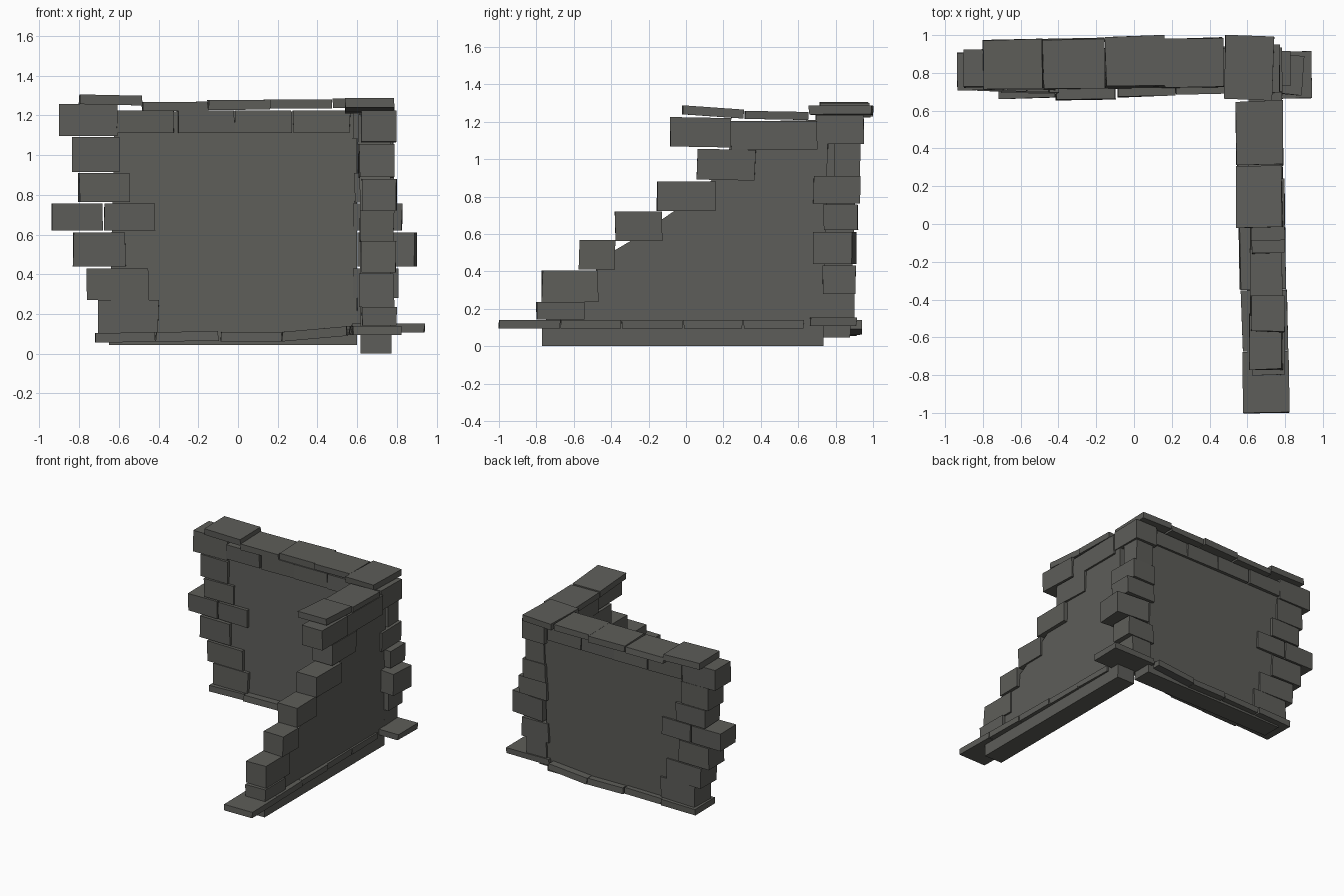
import bpy, bmesh, math, random
from mathutils import Matrix, Vector

random.seed(4)
stone = bpy.data.materials.new("grey stone")
stone.diffuse_color = (0.11, 0.11, 0.10, 1)


def finish(bm, name):
    bmesh.ops.recalc_face_normals(bm, faces=bm.faces)
    me = bpy.data.meshes.new(name)
    bm.to_mesh(me)
    bm.free()
    me.materials.append(stone)
    ob = bpy.data.objects.new(name, me)
    bpy.context.collection.objects.link(ob)
    return ob


def block(name, x, y, z, yaw=0.0, roll=0.0, pitch=0.0, rough=0.004):
    """Slightly uneven stone between the given (min, max) ranges, turned in degrees."""
    c = Vector([(a + b) / 2 for a, b in (x, y, z)])
    s = [b - a for a, b in (x, y, z)]
    bm = bmesh.new()
    bmesh.ops.create_cube(bm, size=1)
    rot = (Matrix.Rotation(math.radians(yaw), 4, 'Z')
           @ Matrix.Rotation(math.radians(pitch), 4, 'Y')
           @ Matrix.Rotation(math.radians(roll), 4, 'X'))
    for v in bm.verts:
        p = Vector([v.co[i] * s[i] + random.uniform(-rough, rough) * (i < 2) for i in range(3)])
        v.co = c + rot @ p
    return finish(bm, name)


def panel(name, outline, place):
    """Flat wall core: outline in (along, z), place(a, z, side) gives the point."""
    bm = bmesh.new()
    a = [bm.verts.new(place(u, z, 0)) for u, z in outline]
    b = [bm.verts.new(place(u, z, 1)) for u, z in outline]
    bm.faces.new(a)
    bm.faces.new(b[::-1])
    n = len(a)
    for i in range(n):
        bm.faces.new((a[i], a[(i + 1) % n], b[(i + 1) % n], b[i]))
    return finish(bm, name)


# wall cores: the back wall leans backwards a little
panel("back_wall_core", [(-0.65, 0.045), (0.6, 0.045), (0.6, 1.22), (-0.62, 1.22)],
      lambda u, z, s: (u, (0.715, 0.87)[s] + 0.035 * z + 0.01 * u, z))
panel("side_wall_core",
      [(-0.77, 0), (0.735, 0), (0.76, 1.21), (0.25, 1.2), (0.22, 0.97), (0.05, 0.8),
       (-0.3, 0.56), (-0.385, 0.51), (-0.6, 0.28), (-0.77, 0.12)],
      lambda u, z, s: ((0.617, 0.772)[s] - 0.005 * z, u, z))

# left end stones of the back wall: x range, z range
for i, (x0, x1, z0, z1) in enumerate([
        (-0.70, -0.40, 0.105, 0.27), (-0.76, -0.45, 0.27, 0.43), (-0.83, -0.565, 0.44, 0.61),
        (-0.94, -0.68, 0.62, 0.757), (-0.67, -0.42, 0.62, 0.757), (-0.80, -0.55, 0.765, 0.91),
        (-0.837, -0.60, 0.915, 1.09), (-0.90, -0.61, 1.095, 1.258)]):
    lean = 0.035 * z0
    block(f"left_end_stone_{i}", (x0, x1), (0.69 + lean, 0.885 + lean), (z0, z1),
          yaw=random.uniform(-1, 1.5))

# course of stones under the back wall cap
for i, x0 in enumerate([-0.61, -0.305, -0.018, 0.275]):
    block(f"back_top_stone_{i}", (x0, x0 + 0.287), (0.728, 0.93), (1.11, 1.225), yaw=1)

# cap slabs on the back wall
for i, (x0, x1, y0, y1, z0, z1) in enumerate([
        (-0.80, -0.485, 0.715, 0.975, 1.253, 1.302), (-0.48, -0.155, 0.718, 0.98, 1.222, 1.268),
        (-0.15, 0.16, 0.732, 0.995, 1.228, 1.278), (0.16, 0.472, 0.725, 0.983, 1.234, 1.28)]):
    block(f"back_cap_{i}", (x0, x1), (y0, y1), (z0, z1), yaw=1.2, pitch=1.2 if i == 0 else -0.2)
block("corner_cap", (0.48, 0.735), (0.66, 0.995), (1.238, 1.286), yaw=-1.5, pitch=-0.8)

# base slabs of the back wall
for i, (x0, x1, y0, z0, p) in enumerate([
        (-0.72, -0.42, 0.665, 0.058, -1), (-0.415, -0.10, 0.66, 0.063, -0.8),
        (-0.09, 0.22, 0.675, 0.06, 0.4), (0.22, 0.55, 0.69, 0.076, -5)]):
    block(f"back_base_slab_{i}", (x0, x1), (y0, y0 + 0.25), (z0, z0 + 0.048), yaw=1, pitch=p)
block("corner_base_slab", (0.57, 0.937), (0.665, 0.91), (0.107, 0.152), yaw=0.5)

# corner stones: x range, y range, z range
for i, (x0, x1, y0, y1, z0, z1) in enumerate([
        (0.60, 0.77, 0.73, 0.90, 0.152, 0.28), (0.575, 0.81, 0.73, 0.905, 0.28, 0.43),
        (0.61, 0.895, 0.695, 0.90, 0.44, 0.61), (0.577, 0.825, 0.735, 0.92, 0.62, 0.757),
        (0.587, 0.785, 0.68, 0.93, 0.762, 0.91), (0.60, 0.76, 0.79, 0.93, 0.91, 1.08),
        (0.58, 0.772, 0.695, 0.95, 1.08, 1.235)]):
    block(f"corner_stone_{i}", (x0, x1), (y0, y1), (z0, z1),
          yaw=-5 if i == 2 else random.uniform(-1, 1))

# stepped stones of the side wall: y range, z range
for i, (y0, y1, z0, z1) in enumerate([
        (-0.80, -0.54, 0.142, 0.235), (-0.77, -0.47, 0.235, 0.405), (-0.57, -0.38, 0.41, 0.567),
        (-0.38, -0.13, 0.563, 0.72), (-0.155, 0.16, 0.722, 0.88), (0.06, 0.37, 0.888, 1.052),
        (-0.085, 0.237, 1.065, 1.222)]):
    x0 = 0.623 - 0.012 * (i % 2)
    block(f"step_stone_{i}", (x0, x0 + 0.173), (y0, y1), (z0, z1),
          yaw=random.uniform(-0.8, 0.8), roll=-1 if i > 4 else 0)
block("side_top_stone", (0.605, 0.782), (0.24, 0.70), (1.052, 1.205))

# cap slabs of the side wall
block("side_cap_front", (0.54, 0.782), (-0.02, 0.31), (1.228, 1.276), yaw=1, roll=-4)
block("side_cap_rear", (0.54, 0.788), (0.315, 0.65), (1.212, 1.255), yaw=1, roll=-1)

# base slabs of the side wall
for i, (x0, y0, y1) in enumerate([(0.577, -1.0, -0.675), (0.57, -0.67, -0.35),
                                  (0.56, -0.345, -0.02), (0.545, -0.015, 0.3), (0.545, 0.305, 0.63)]):
    block(f"side_base_slab_{i}", (x0, x0 + 0.243), (y0, y1), (0.094, 0.14), yaw=1)
